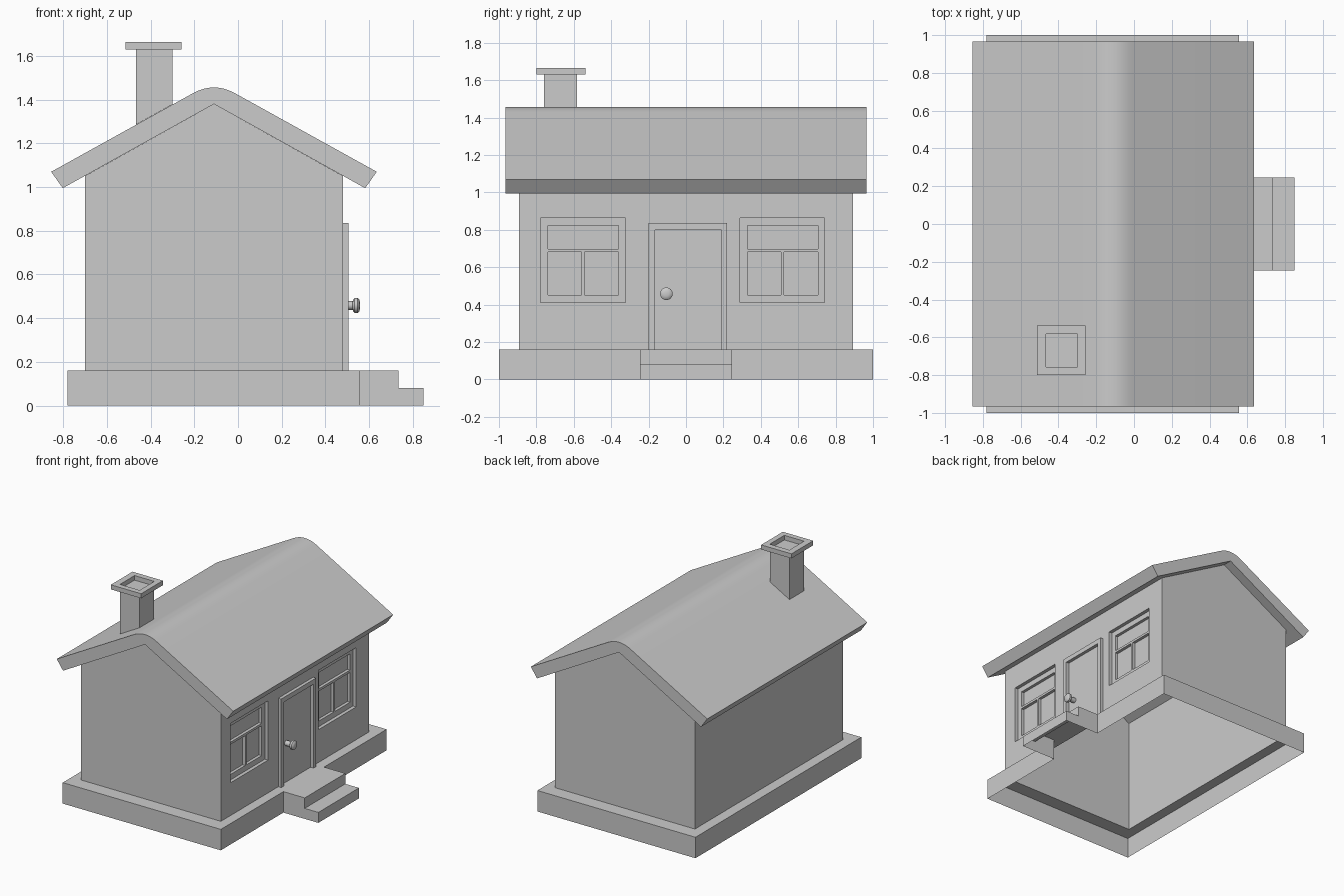
import bpy, bmesh, math

if "Cube" in bpy.data.objects:
    bpy.data.objects.remove(bpy.data.objects["Cube"])


def build(name, faces, smooth=False):
    """Weld a list of polygons into one named object."""
    bm = bmesh.new()
    for f in faces:
        bm.faces.new([bm.verts.new(p) for p in f])
    bmesh.ops.remove_doubles(bm, verts=bm.verts, dist=1e-5)
    me = bpy.data.meshes.new(name)
    bm.to_mesh(me)
    bm.free()
    ob = bpy.data.objects.new(name, me)
    bpy.context.collection.objects.link(ob)
    if smooth:
        bpy.ops.object.select_all(action='DESELECT')
        ob.select_set(True)
        bpy.context.view_layer.objects.active = ob
        bpy.ops.object.shade_smooth_by_angle(angle=math.radians(30))
    return ob


def skin(*loops, closed=True):
    """Quads between successive loops of equal length."""
    out = []
    for a, b in zip(loops, loops[1:]):
        n = len(a)
        for i in range(n if closed else n - 1):
            j = (i + 1) % n
            out.append([a[i], a[j], b[j], b[i]])
    return out


def rect_x(x, r):
    y0, y1, z0, z1 = r
    return [(x, y0, z0), (x, y1, z0), (x, y1, z1), (x, y0, z1)]


def rect_z(z, x0, x1, y0, y1):
    return [(x0, y0, z), (x1, y0, z), (x1, y1, z), (x0, y1, z)]


def panel(x, r, holes):
    """Flat sheet facing +x with rectangular holes."""
    ys = sorted({r[0], r[1], *[v for h in holes for v in h[:2]]})
    zs = sorted({r[2], r[3], *[v for h in holes for v in h[2:]]})
    out = []
    for y0, y1 in zip(ys, ys[1:]):
        for z0, z1 in zip(zs, zs[1:]):
            cy, cz = (y0 + y1) / 2, (z0 + z1) / 2
            if not any(h[0] < cy < h[1] and h[2] < cz < h[3] for h in holes):
                out.append(rect_x(x, (y0, y1, z0, z1)))
    return out


BASE, EAVE, APEX, MID = 0.16, 1.051, 1.38, -0.11
X0, X1, Y0, Y1 = -0.70, 0.48, -0.892, 0.892
STEP = 0.245

# plinth with upper step, open underneath
outer = [(-.78, -1), (.555, -1), (.555, -STEP), (.735, -STEP),
         (.735, STEP), (.555, STEP), (.555, 1), (-.78, 1)]
inner = [(X0, Y0), (X1, Y0), (X1, -STEP), (X1, -.1),
         (X1, .1), (X1, STEP), (X1, Y1), (X0, Y1)]
bottom = [(x, y, 0) for x, y in outer]
bottom[3], bottom[4] = (.735, -STEP, 0), (.735, STEP, 0)
plinth = skin(bottom, [(x, y, BASE) for x, y in outer],
              [(x, y, BASE) for x, y in inner])
plinth[3] = rect_x(.735, (-STEP, STEP, .08, BASE))  # riser above lower step
build("plinth", plinth)

# lower step
edge = [[(.735, -STEP), (.85, -STEP), (.85, STEP), (.735, STEP)]][0]
lower = skin([(x, y, 0) for x, y in edge], [(x, y, .08) for x, y in edge], closed=False)
lower.append(rect_z(.08, .735, .85, -STEP, STEP))
build("lower_step", lower)

# walls: gables, back, and front with window openings
windows = [(-.778, -.323, .41, .863), (.288, .74, .41, .863)]
gable = [(X0, BASE), (X1, BASE), (X1, EAVE), (MID, APEX), (X0, EAVE)]
walls = [[(x, Y0, z) for x, z in gable],
         [(x, Y1, z) for x, z in reversed(gable)],
         rect_x(X0, (Y0, Y1, BASE, EAVE))[::-1]]
walls += panel(X1, (Y0, Y1, BASE, EAVE), windows)
build("walls", walls)

# windows: recessed frame with three deeper panes
for side, w in zip(("left", "right"), windows):
    a = w[0]
    panes = [(a + .04, a + .417, .698, .822),
             (a + .04, a + .219, .452, .68),
             (a + .236, a + .417, .452, .68)]
    f = skin(rect_x(X1, w), rect_x(.453, w)) + panel(.453, w, panes)
    for p in panes:
        f += skin(rect_x(.453, p), rect_x(.43, p))
        f.append(rect_x(.43, p))
    build(side + "_window", f)


# door frame
def arch(x, y0, y1, z1):
    return [(x, y1, BASE), (x, y1, z1), (x, y0, z1), (x, y0, BASE)]


build("door_frame", skin(arch(X1, -.2, .22, .836), arch(.505, -.2, .22, .836),
                         arch(.505, -.167, .19, .80), arch(X1, -.167, .19, .80),
                         closed=False))

# door knob, lathed along x
N = 16
profile = [(X1, .02), (.525, .02), (.527, .028), (.533, .034),
           (.548, .034), (.555, .027), (.559, .013)]
rings = [[(x, -.105 + r * math.cos(2 * math.pi * i / N),
           .458 + r * math.sin(2 * math.pi * i / N)) for i in range(N)]
         for x, r in profile]
build("door_knob", skin(*rings) + [rings[-1]], smooth=True)

# roof slab with rounded ridge
ridge = [(MID + .097 * t / 5, 1.456 - .027 * (t / 5) ** 2) for t in range(5, -6, -1)]
prof = [(MID - .692, .995), (MID, APEX), (MID + .692, .995), (MID + .745, 1.07),
        *ridge, (MID - .745, 1.07)]
front = [(x, -.965, z) for x, z in prof]
back = [(x, .965, z) for x, z in prof]
build("roof", skin(back, front) + [front, back[::-1]], smooth=True)

# chimney shaft, cap and shallow flue
shaft = (-.466, -.30, -.758, -.582)
cap = (-.514, -.258, -.80, -.538)
foot = [(x, y, 1.07 + (x + .855) * .5556) for x, y, _ in rect_z(0, *shaft)]
flue = rect_z(1.63, *shaft)
build("chimney", skin(foot, rect_z(1.63, *shaft), rect_z(1.63, *cap),
                      rect_z(1.665, *cap), rect_z(1.665, *shaft)))
build("chimney_flue", skin(rect_z(1.665, *shaft), flue) + [flue])
